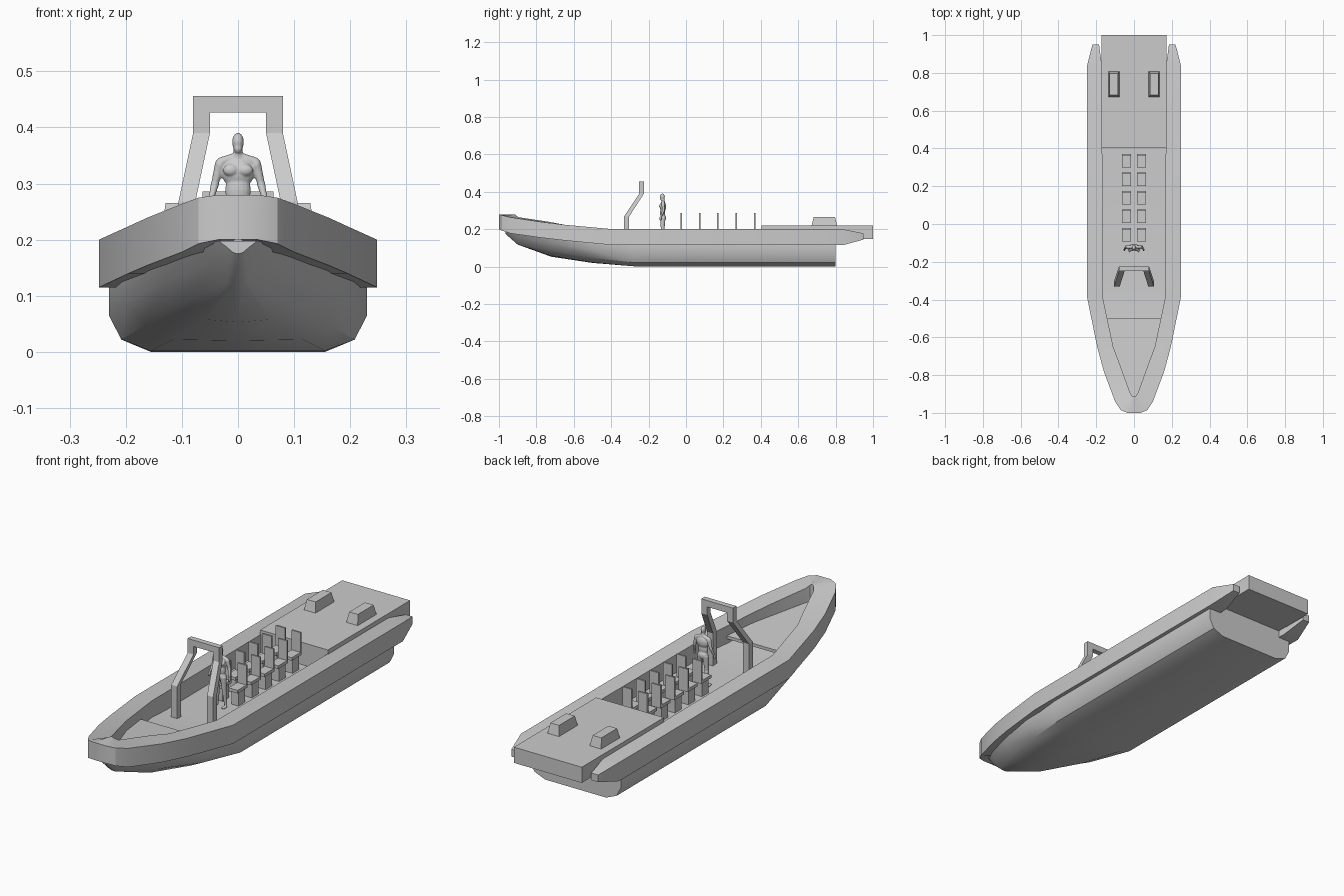
import bpy, bmesh
from mathutils import Vector, Matrix

FLOOR = 0.118


def finish(name, bm, mirror=False, smooth=None):
    bmesh.ops.recalc_face_normals(bm, faces=bm.faces)
    me = bpy.data.meshes.new(name)
    bm.to_mesh(me)
    bm.free()
    ob = bpy.data.objects.new(name, me)
    bpy.context.collection.objects.link(ob)
    if mirror:
        ob.modifiers.new("mirror", 'MIRROR').merge_threshold = 0.0005
    if smooth:
        bpy.context.view_layer.objects.active = ob
        ob.select_set(True)
        bpy.ops.object.shade_smooth_by_angle(angle=smooth)
        ob.select_set(False)
    return ob


def loft(name, rings, closed=True, caps=(True, True), mirror=True, smooth=None):
    """Skin a list of equal-sized point rings."""
    bm = bmesh.new()
    vs = [[bm.verts.new(p) for p in r] for r in rings]
    n = len(vs[0])
    for a, b in zip(vs, vs[1:]):
        for i in range(n if closed else n - 1):
            j = (i + 1) % n
            bm.faces.new((a[i], a[j], b[j], b[i]))
    if caps[0]:
        bm.faces.new(vs[0])
    if caps[1]:
        bm.faces.new(vs[-1])
    return finish(name, bm, mirror, smooth)


def rect(x0, x1, y0, y1, z):
    return [(x0, y0, z), (x1, y0, z), (x1, y1, z), (x0, y1, z)]


def box(name, x0, x1, y0, y1, z0, z1, mirror=True):
    return loft(name, [rect(x0, x1, y0, y1, z0), rect(x0, x1, y0, y1, z1)], mirror=mirror)


# Hull: half sections from transom to bow (y, keel z, then x,z of four corners)
sections = [
    (0.80, 0.000, .155, .000, .208, .022, .230, .065, .230, .118),
    (-0.28, 0.002, .155, .002, .208, .022, .230, .065, .230, .118),
    (-0.50, 0.020, .115, .022, .165, .047, .200, .090, .206, .130),
    (-0.72, 0.053, .060, .058, .100, .086, .135, .125, .150, .158),
    (-0.90, 0.118, .010, .119, .020, .122, .060, .155, .085, .185),
    (-0.965, 0.175, .005, .176, .010, .178, .020, .187, .035, .198),
]
rings = []
for y, zk, *c in sections:
    rings.append([(0, y, zk)] + [(c[i], y, c[i + 1]) for i in range(0, 8, 2)] + [(0, y, c[7])])
loft("hull", rings, closed=False, smooth=0.5)

# Side collar: outer x,y, inner x,y, bottom z, top z
collar = [
    (.220, .95, .185, .95, .145, .178),
    (.248, .84, .170, .84, .115, .200),
    (.248, -.39, .165, -.39, .115, .200),
    (.195, -.65, .110, -.65, .140, .224),
    (.160, -.78, .078, -.735, .155, .240),
    (.100, -.94, .020, -.895, .178, .264),
    (.070, -.985, .010, -.91, .193, .275),
    (.035, -1.0, .005, -.912, .200, .280),
    (.000, -1.0, .000, -.912, .200, .280),
]
loft("side_collar", [[(a, b, h), (a, b, l), (c, d, l), (c, d, h)] for a, b, c, d, l, h in collar],
     caps=(True, False), smooth=0.5)

# Foredeck plate inside the bow
rings = []
for x, y in ((.145, -.5), (.115, -.65), (.083, -.735), (.024, -.895), (.008, -.915)):
    z = .165 + .035 * (-.5 - y) / .41
    rings.append([(0, y, z - .014), (x, y, z - .014), (x, y, z), (0, y, z)])
loft("foredeck", rings, closed=False)

# Aft deck with overhang behind the transom
side = [(.405, FLOOR - .003), (.80, FLOOR - .003), (.80, .148), (1.0, .148), (1.0, .22), (.405, .22)]
loft("aft_deck", [[(x, y, z) for y, z in side] for x in (-.172, .172)], mirror=False)

# Tapered housings on the aft deck
loft("deck_housing", [rect(.078, .136, .672, .808, .22), rect(.085, .129, .683, .797, .265)])

# Arch: cranked legs and a cross beam
loft("arch_leg", [rect(.076, .106, -.332, -.304, FLOOR), rect(.076, .106, -.332, -.304, .268),
                  rect(.05, .08, -.25, -.225, .39), rect(.05, .08, -.25, -.225, .456)])
box("arch_beam", -.05, .05, -.25, -.225, .427, .456, mirror=False)

# Five rows of paired seats
for row in range(5):
    y = -.025 + row * .098
    box("seat_pedestal", .022, .058, y - .055, y - .008, FLOOR, .182)
    box("seat_pad", .017, .063, y - .068, y + .004, .182, .196)
    box("seat_back", .017, .063, y - .004, y + .004, .196, .286)

# Standing crew figure: ellipsoids and tapered limbs fused by remeshing
bm = bmesh.new()
CY = -.125


def blob(x, y, z, rx, ry, rz):
    m = Matrix.Translation((x, CY + y, z)) @ Matrix.Diagonal((rx, ry, rz, 1))
    bmesh.ops.create_uvsphere(bm, u_segments=16, v_segments=10, radius=1, matrix=m)


def limb(a, b, ra, rb):
    a, b = Vector(a), Vector(b)
    d = b - a
    m = Matrix.Translation((a + b) / 2 + Vector((0, CY, 0))) @ d.to_track_quat('Z', 'Y').to_matrix().to_4x4()
    bmesh.ops.create_cone(bm, cap_ends=True, segments=12, radius1=ra, radius2=rb, depth=d.length, matrix=m)
    blob(*b, rb, rb, rb)


blob(0, -.001, .374, .0105, .013, .0165)        # skull
blob(0, -.005, .363, .008, .009, .010)          # jaw
limb((0, .003, .335), (0, .001, .362), .011, .008)
blob(0, .002, .320, .030, .017, .028)           # chest
blob(0, 0, .288, .023, .014, .032)              # waist
blob(0, .002, .260, .025, .017, .020)           # pelvis
for s in (-1, 1):
    blob(s * .013, -.010, .324, .014, .009, .011)
    limb((s * .006, .003, .347), (s * .030, .003, .338), .008, .009)
    blob(s * .032, .003, .333, .0095, .010, .012)
    limb((s * .033, .003, .332), (s * .041, .004, .300), .009, .0068)
    limb((s * .041, .004, .300), (s * .049, -.008, .268), .0075, .0045)
    blob(s * .051, -.011, .258, .005, .007, .011)
    limb((s * .013, .001, .258), (s * .018, 0, .190), .0145, .009)
    limb((s * .018, .001, .190), (s * .022, .005, .127), .010, .006)
    blob(s * .023, -.006, .123, .008, .018, .006)
crew = finish("crew_figure", bm)
rm = crew.modifiers.new("fuse", 'REMESH')
rm.mode = 'VOXEL'
rm.voxel_size = 0.002
rm.use_smooth_shade = True
sm = crew.modifiers.new("soften", 'SMOOTH')
sm.iterations = 3
